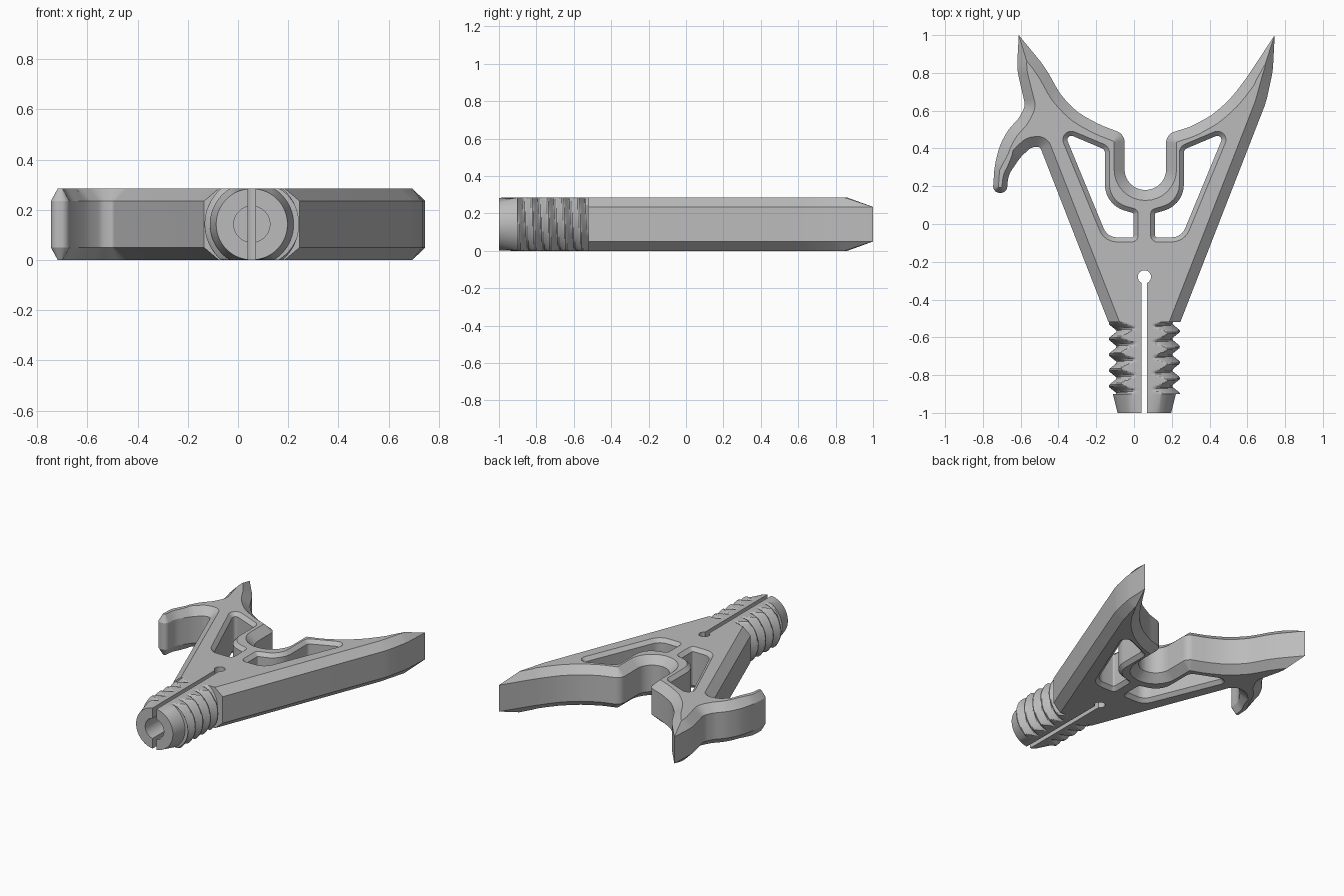
import bpy, bmesh
from math import pi, sin, cos, tan, asin, ceil
from mathutils import Vector, Matrix

if "Cube" in bpy.data.objects:
    bpy.data.objects.remove(bpy.data.objects["Cube"])

HEIGHT = 0.285      # plate thickness
AXIS = 0.055        # x of the stem axis
EDGE = 0.055        # width of the outer chamfer
SHOULDER = -0.52    # where the stem meets the plate
SLOT = 0.015        # half width of the slot
THREAD_START, PITCH = -0.9, 0.083

grey = bpy.data.materials.new("plain_grey")
grey.use_nodes = True
grey.diffuse_color = (0.5, 0.5, 0.5, 1)
grey.node_tree.nodes["Principled BSDF"].inputs["Base Color"].default_value = grey.diffuse_color


def finish(bm, name):
    bmesh.ops.recalc_face_normals(bm, faces=bm.faces)
    mesh = bpy.data.meshes.new(name)
    bm.to_mesh(mesh)
    bm.free()
    mesh.materials.append(grey)
    obj = bpy.data.objects.new(name, mesh)
    bpy.context.collection.objects.link(obj)
    bpy.ops.object.select_all(action='DESELECT')
    obj.select_set(True)
    bpy.context.view_layer.objects.active = obj
    bpy.ops.object.shade_smooth_by_angle(angle=0.5)


def fillet(corners):
    """Round (x, y, radius, inset) corners into a list of (point, inset)."""
    out = []
    for i, (x, y, r, inset) in enumerate(corners):
        p = Vector((x, y))
        if r == 0:
            out.append((p, inset))
            continue
        u = (Vector(corners[i - 1][:2]) - p).normalized()
        v = (Vector(corners[(i + 1) % len(corners)][:2]) - p).normalized()
        turn = pi - u.angle(v)
        side = 1 if v.x * u.y - v.y * u.x > 0 else -1
        centre = p + (u + v).normalized() * r / cos(turn / 2)
        spoke = p + u * r * tan(turn / 2) - centre
        steps = max(1, ceil(turn / 0.2))
        for k in range(steps + 1):
            out.append((centre + Matrix.Rotation(side * turn * k / steps, 2) @ spoke, inset))
    return out


def shrink(loop):
    """Move every edge of a loop inward by its own inset."""
    pts = [p for p, _ in loop]
    area = sum(a.x * b.y - a.y * b.x for a, b in zip(pts, pts[1:] + pts[:1]))
    sign = 1 if area > 0 else -1
    result = []
    for i, p in enumerate(pts):
        e1 = (p - pts[i - 1]).normalized()
        e2 = (pts[(i + 1) % len(pts)] - p).normalized()
        n1, n2 = (Vector((-e.y, e.x)) * sign for e in (e1, e2))
        d1, d2 = loop[i - 1][1], loop[i][1]
        if n1.dot(n2) > 0.85:
            move = (n1 + n2) * (d1 + d2) / 2 / (1 + n1.dot(n2))
        else:
            det = n1.x * n2.y - n1.y * n2.x
            move = Vector((d1 * n2.y - d2 * n1.y, n1.x * d2 - n2.x * d1)) / det
        result.append(p + move)
    return result


def add_wall(bm, cap, side, bevel):
    """Chamfered wall; returns its top and bottom rim edges."""
    levels = ((cap, HEIGHT), (side, HEIGHT - bevel), (side, bevel), (cap, 0))
    rings = [[bm.verts.new((p.x, p.y, z)) for p in loop] for loop, z in levels]
    n = len(cap)
    for a, b in zip(rings, rings[1:]):
        for i in range(n):
            j = (i + 1) % n
            bm.faces.new((a[i], a[j], b[j], b[i]))
    return [[bm.edges.get((r[i], r[(i + 1) % n])) for i in range(n)]
            for r in (rings[0], rings[-1])]


# Slot and keyhole, cut straight through without a chamfer
key_r, key_y = 0.035, -0.28
start = asin(SLOT / key_r)
keyhole = [(AXIS - key_r * sin(t), key_y - key_r * cos(t), 0)
           for t in (start + (2 * pi - 2 * start) * k / 20 for k in range(21))]
slot = [(AXIS - 0.19, SHOULDER, 0), (AXIS - SLOT, SHOULDER, 0), *keyhole,
        (AXIS + SLOT, SHOULDER, 0)]

# Outline runs: chamfer width, then corners as x, y, radius
runs = [
    (0, slot),
    (EDGE, [(AXIS + 0.19, SHOULDER, 0), (0.70, 0.647, 0.3)]),
    # right horn tip
    (0.042, [(0.735, 0.81, 0.25), (0.745, 1, 0)]),
    # inner edge with the central notch
    (EDGE, [(0.60, 0.78, 0.5), (0.51, 0.66, 0.5), (0.41, 0.575, 0.3), (0.30, 0.515, 0.3),
            (0.17, 0.475, 0.06), (0.17, 0.18, 0.109), (-0.05, 0.18, 0.109),
            (-0.05, 0.475, 0.06), (-0.18, 0.525, 0.3), (-0.30, 0.59, 0.3),
            (-0.39, 0.685, 0.3), (-0.47, 0.83, 0.4)]),
    # left horn tip
    (0.05, [(-0.61, 1, 0), (-0.62, 0.82, 0.25)]),
    # hook
    (EDGE, [(-0.575, 0.625, 0.07), (-0.61, 0.56, 0.1),
            (-0.665, 0.50, 0.2), (-0.71, 0.42, 0.25)]),
    (0.028, [(-0.738, 0.31, 0.25), (-0.748, 0.165, 0.033), (-0.674, 0.165, 0.033),
             (-0.665, 0.26, 0.12)]),
    (EDGE, [(-0.60, 0.355, 0.2), (-0.545, 0.405, 0.05), (-0.498, 0.41, 0.02)]),
]
outline = fillet([(*c, inset) for inset, corners in runs for c in corners])

# Window between leg and notch, mirrored for the other side
window = [(-0.415, 0.53, 0.045), (-0.13, 0.41, 0.05), (-0.13, 0.12, 0.12),
          (0.022, 0.075, 0.03), (0.022, -0.095, 0.035), (-0.157, -0.095, 0.1)]

# Forked plate
bm = bmesh.new()
rims = [add_wall(bm, shrink(outline), [p for p, _ in outline], 0.05)]
for flip in (False, True):
    hole = fillet([(2 * AXIS - x if flip else x, y, r, 0.024) for x, y, r in window])
    rims.append(add_wall(bm, [p for p, _ in hole], shrink(hole), 0.024))
for level in (0, 1):
    edges = [e for rim in rims for e in rim[level]]
    bmesh.ops.triangle_fill(bm, use_beauty=True, edges=edges, normal=(0, 0, 1))
finish(bm, "forked_plate")


def stem_radius(y, angle):
    """Tapered nose, then a helical thread."""
    if y < THREAD_START:
        return 0.142 + 0.025 * (y + 1) / (THREAD_START + 1)
    phase = ((y + 0.65) / PITCH + angle / (2 * pi)) % 1
    ridge = abs(2 * phase - 1)
    return 0.148 + 0.04 * min(1, max(0, 1.3 * ridge - 0.15))


# Split threaded stem: two hollow halves, flattened to the plate thickness
ROWS, COLS, BORE = 54, 48, 0.072
stations = [-1, THREAD_START - 0.001] + [
    THREAD_START + (SHOULDER + 0.005 - THREAD_START) * k / ROWS for k in range(ROWS + 1)]
for name, side in (("stem_left_half", 1), ("stem_right_half", -1)):
    bm = bmesh.new()
    rings = []
    for y in stations:
        outer, inner = [], []
        for k in range(COLS + 1):
            s = 2 * k / COLS - 1
            guess = s * (pi / 2 - 0.1)
            r = stem_radius(y, guess if side > 0 else pi - guess)
            for radius, row in ((r, outer), (BORE, inner)):
                t = s * (pi / 2 - asin(SLOT / radius))
                z = HEIGHT / 2 + radius * sin(t)
                row.append(bm.verts.new((AXIS + side * radius * cos(t), y,
                                         min(HEIGHT, max(0, z)))))
        rings.append(outer + inner[::-1])
    n = len(rings[0])
    for a, b in zip(rings, rings[1:]):
        for i in range(n):
            j = (i + 1) % n
            bm.faces.new((a[i], a[j], b[j], b[i]))
    for ring in (rings[0], rings[-1]):
        for i in range(COLS):
            bm.faces.new((ring[i], ring[i + 1], ring[n - 2 - i], ring[n - 1 - i]))
    finish(bm, name)
